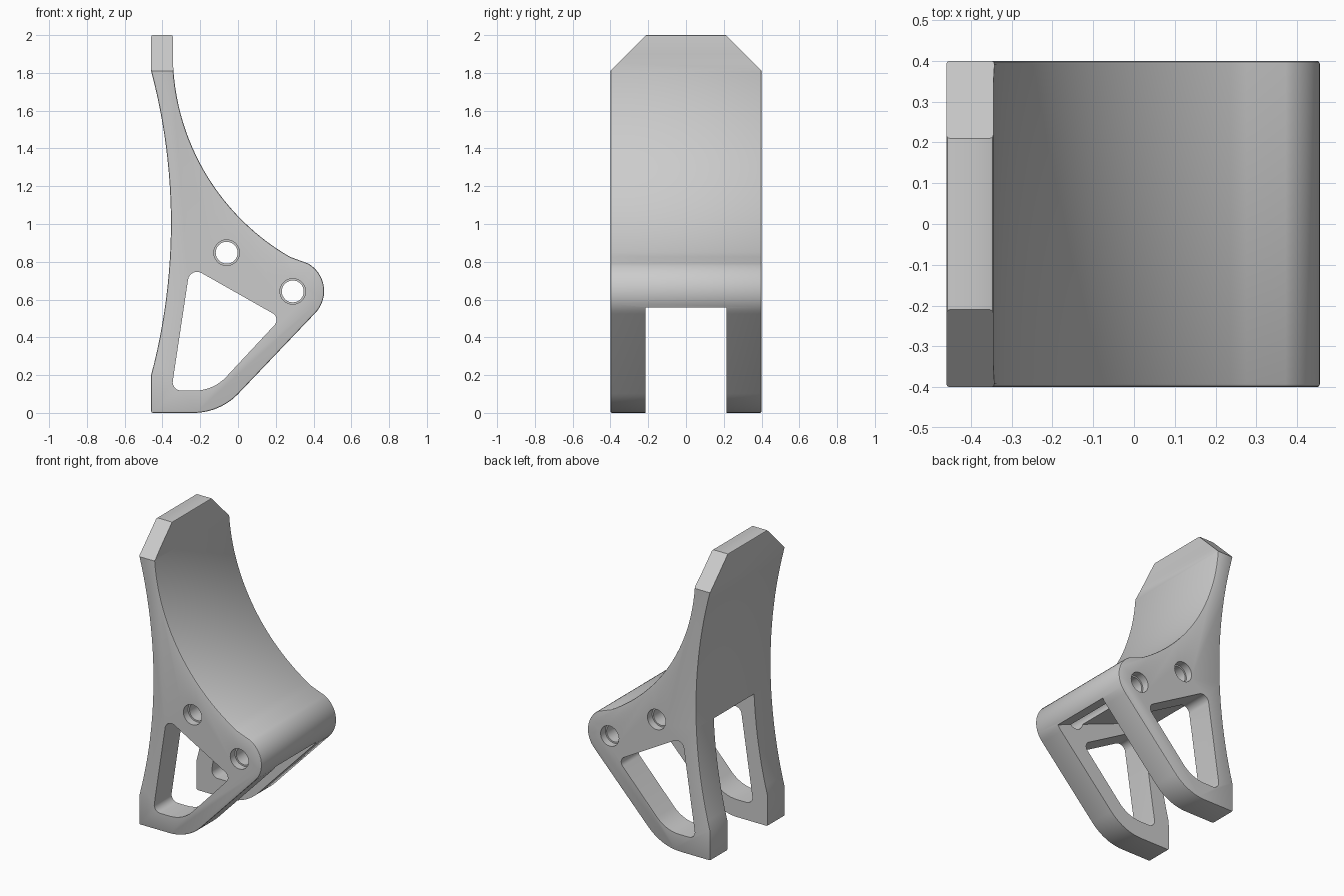
import bpy, bmesh
from math import cos, sin, radians, tan
from mathutils import Vector

if "Cube" in bpy.data.objects:
    bpy.data.objects.remove(bpy.data.objects["Cube"])

grey = bpy.data.materials.new("plain grey")
grey.use_nodes = True
colour = (0.6, 0.6, 0.6, 1)
grey.diffuse_color = colour
grey.node_tree.nodes["Principled BSDF"].inputs["Base Color"].default_value = colour


def arc(cx, cz, r, start, end, steps):
    """Points on an arc in the xz plane, angles in degrees."""
    angles = [radians(start + (end - start) * i / steps) for i in range(steps + 1)]
    return [(cx + r * cos(a), cz + r * sin(a)) for a in angles]


def fillet(before, corner, after, r, steps=8):
    """Round a corner with radius r."""
    c = Vector(corner)
    u = (Vector(before) - c).normalized()
    v = (Vector(after) - c).normalized()
    half = u.angle(v) / 2
    centre = c + (u + v).normalized() * r / sin(half)
    p = (c + u * r / tan(half) - centre).normalized()
    q = (c + v * r / tan(half) - centre).normalized()
    return [tuple(centre + p.slerp(q, i / steps).normalized() * r)
            for i in range(steps + 1)]


def prism(name, points, y0, y1):
    """Extrude an xz outline from y0 to y1."""
    bm = bmesh.new()
    face = bm.faces.new([bm.verts.new((x, y0, z)) for x, z in points])
    moved = bmesh.ops.extrude_face_region(bm, geom=[face])["geom"]
    verts = [g for g in moved if isinstance(g, bmesh.types.BMVert)]
    bmesh.ops.translate(bm, verts=verts, vec=(0, y1 - y0, 0))
    bmesh.ops.recalc_face_normals(bm, faces=bm.faces)
    mesh = bpy.data.meshes.new(name)
    bm.to_mesh(mesh)
    bm.free()
    mesh.materials.append(grey)
    obj = bpy.data.objects.new(name, mesh)
    bpy.context.collection.objects.link(obj)
    return obj


def cut(target, cutter):
    mod = target.modifiers.new(cutter.name, "BOOLEAN")
    mod.operation = "DIFFERENCE"
    mod.solver = "EXACT"
    mod.object = cutter
    cutter.hide_render = True
    cutters.append(cutter)


cutters = []

# Side outline: foot, rounded nose, concave front, straight top, curved spine
nose = arc(0.288, 0.645, 0.168, -46, 60, 14)
heel = (-0.46, 0)
outline = [heel]
outline += fillet(heel, (-0.095, 0), nose[0], 0.33, 12)
outline += nose
outline += arc(0.895, 1.9, 1.24, 240, 180, 28)
outline += [(-0.345, 2), (-0.46, 2)]
outline += arc(-3.497, 1.005, 3.142, 14.85, -14.85, 24)
body = prism("bracket_body", outline, -0.4, 0.4)
bevel = body.modifiers.new("soft_edges", "BEVEL")
bevel.width = 0.008
bevel.segments = 2
bevel.limit_method = "ANGLE"
bevel.angle_limit = radians(60)

# Slot that separates the two legs
cut(body, prism("leg_slot_cutter",
                [(0.7, 0.455), (-0.7, 0.998), (-0.7, -0.3), (0.7, -0.3)], -0.215, 0.215))

# Rounded window through both legs
corners = [(-0.353, 0.118), (-0.13, 0.118), (0.228, 0.502), (-0.254, 0.775)]
radii = [0.045, 0.23, 0.04, 0.048]
window = []
for i, r in enumerate(radii):
    window += fillet(corners[i - 1], corners[i], corners[(i + 1) % 4], r)
cut(body, prism("window_cutter", window, -0.6, 0.6))

# Two through holes with a wider mouth on each side
for n, (x, z) in enumerate([(-0.06, 0.848), (0.29, 0.643)]):
    cut(body, prism(f"hole_cutter_{n}", arc(x, z, 0.058, 0, 348.75, 31), -0.6, 0.6))
    for s in (-1, 1):
        cut(body, prism(f"hole_mouth_cutter_{n}_{s}",
                        arc(x, z, 0.068, 0, 348.75, 31), s * 0.35, s * 0.6))

# Clipped top corners
low, high = Vector((0.405, 1.805)), Vector((0.21, 2.0))
out = Vector((1, 1)).normalized()
along = (high - low).normalized()
for s in (-1, 1):
    clip = prism(f"top_corner_cutter_{s}", [(-1, 0), (1, 0), (1, 1), (-1, 1)], 0, 1)
    bm = bmesh.new()
    bm.from_mesh(clip.data)
    for v in bm.verts:
        # slide along the slanted edge, then push outward from it
        p = (low + high) / 2 + along * v.co.x + out * v.co.y * 0.6
        v.co = (v.co.z * 2 - 1, s * p.x, p.y)
    bmesh.ops.recalc_face_normals(bm, faces=bm.faces)
    bm.to_mesh(clip.data)
    bm.free()
    cut(body, clip)

# Bake the cuts, drop the cutters, smooth the curved faces
bpy.context.view_layer.update()
graph = bpy.context.evaluated_depsgraph_get()
result = bpy.data.meshes.new_from_object(body.evaluated_get(graph))
body.modifiers.clear()
body.data = result
for c in cutters:
    bpy.data.objects.remove(c)
bpy.ops.object.select_all(action="DESELECT")
body.select_set(True)
bpy.context.view_layer.objects.active = body
bpy.ops.object.shade_smooth_by_angle(angle=radians(30))
